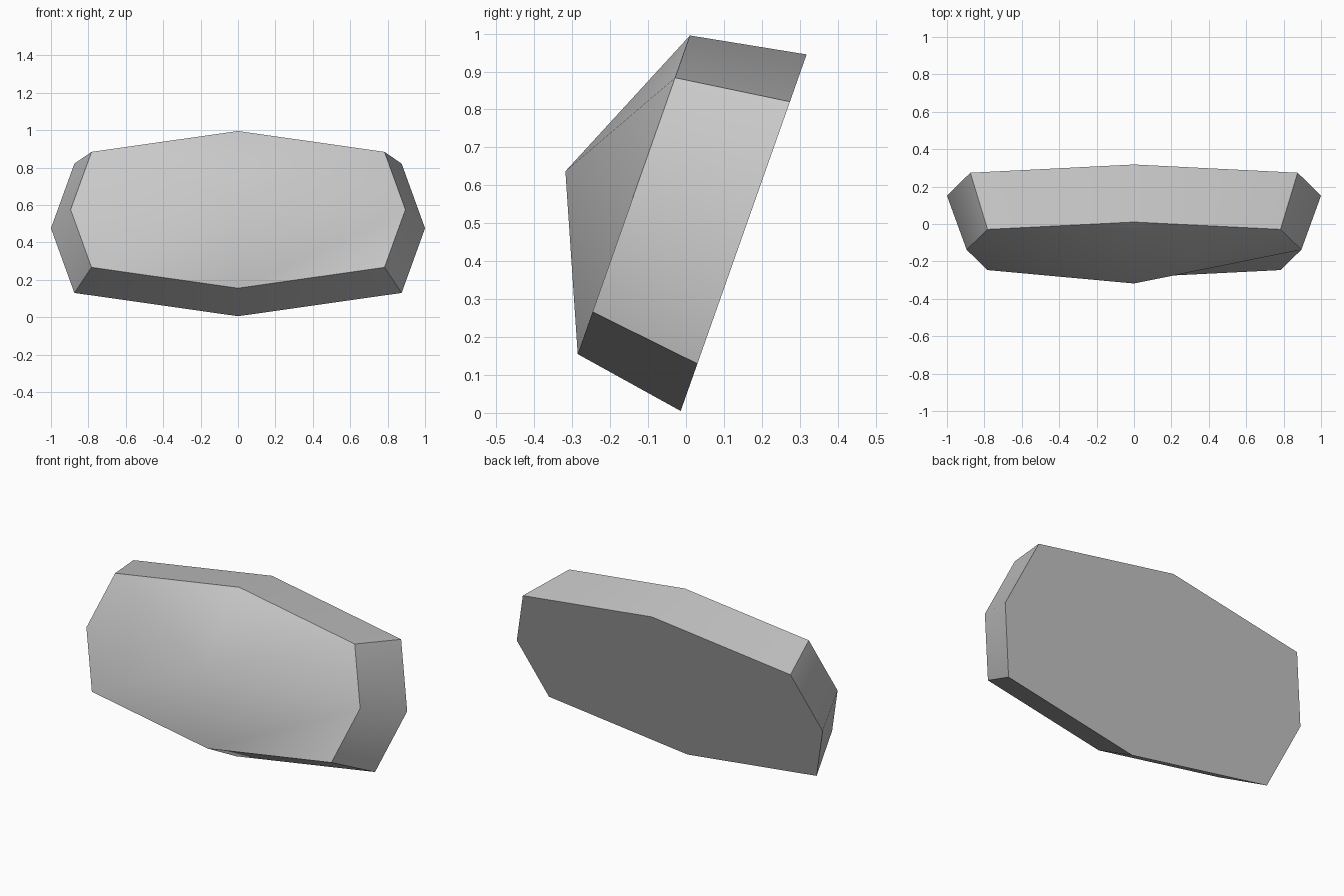
import bpy
import bmesh
import math
from mathutils import Vector

cube = bpy.data.objects.get("Cube")
if cube:
    bpy.data.objects.remove(cube, do_unlink=True)

# Stone material
stone = bpy.data.materials.new("pale_grey_stone")
stone.use_nodes = True
colour = (0.58, 0.58, 0.58, 1)
stone.diffuse_color = colour
stone.node_tree.nodes["Principled BSDF"].inputs["Base Color"].default_value = colour

# Long octagon outline: top, then down the left side, then mirrored back up
half = [(0, 1), (0.875, 0.735), (1, 0), (0.875, -0.735), (0, -1)]
outline = half + [(-x, t) for x, t in reversed(half[1:-1])]

bm = bmesh.new()


def ring(centre, up, width):
    """Place the outline on a leaning plane."""
    return [bm.verts.new(centre + Vector((x * width, 0, 0)) + up * t)
            for x, t in outline]


# Back slab edge and the smaller front rim
back = ring(Vector((0, 0.152, 0.475)), Vector((0, 0.166, 0.47)), 1)
front = ring(Vector((0, -0.1375, 0.575)), Vector((0, 0.148, 0.42)), 0.895)
bm.faces.new(back)
count = len(outline)
for i in range(count):
    j = (i + 1) % count
    bm.faces.new((front[i], front[j], back[j], back[i]))

# Shallow bulging front, with one lower corner left flat
peak = bm.verts.new((0, -0.318, 0.637))
flat_corner = 3
bm.faces.new(front[flat_corner - 1:flat_corner + 2])
rim = [v for i, v in enumerate(front) if i != flat_corner]
for a, b in zip(rim, rim[1:] + rim[:1]):
    bm.faces.new((a, b, peak))

bmesh.ops.recalc_face_normals(bm, faces=bm.faces)
mesh = bpy.data.meshes.new("stone_block")
bm.to_mesh(mesh)
bm.free()
mesh.materials.append(stone)
block = bpy.data.objects.new("stone_block", mesh)
bpy.context.collection.objects.link(block)

# Smooth the bulge and sides, keep the rim sharp
bpy.ops.object.select_all(action="DESELECT")
block.select_set(True)
bpy.context.view_layer.objects.active = block
bpy.ops.object.shade_smooth_by_angle(angle=math.radians(45))
